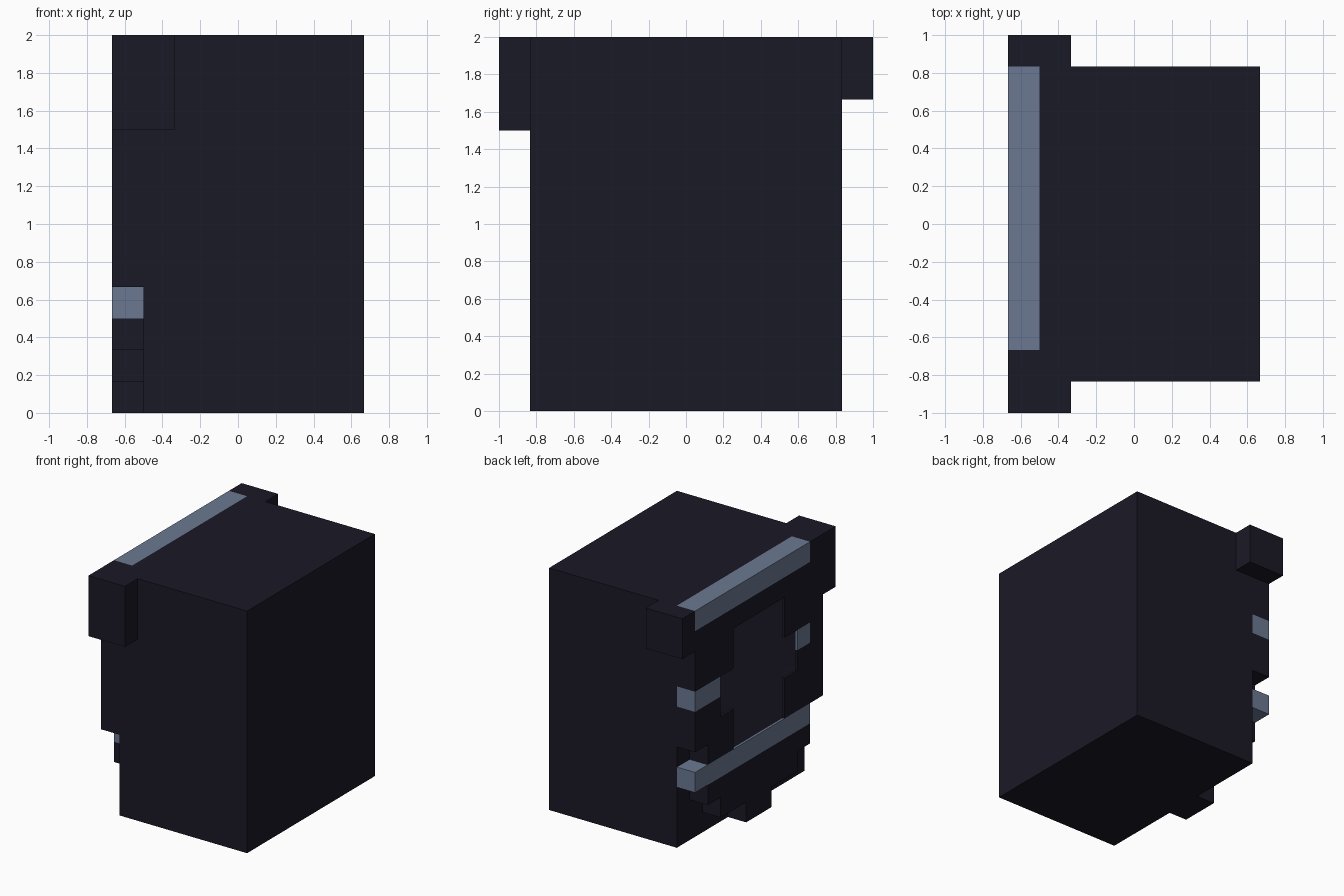
import bpy, bmesh
from mathutils import Vector

cube = bpy.data.objects.get("Cube")
if cube:
    bpy.data.objects.remove(cube, do_unlink=True)

U = 1 / 6     # one block
FACE = -4     # x index of the block layer that carries the face opening
# y range of that layer for each row, from the chin up; higher rows use the last one
ROWS = [(-1, 1), (-3, 3), (-4, 4), (-4, 5), (-5, 4), (-5, 5)]


def material(name, srgb):
    lin = []
    for c in srgb:
        c /= 255
        lin.append(c / 12.92 if c <= 0.04045 else ((c + 0.055) / 1.055) ** 2.4)
    m = bpy.data.materials.new(name)
    m.use_nodes = True
    m.diffuse_color = (*lin, 1)
    m.node_tree.nodes["Principled BSDF"].inputs["Base Color"].default_value = (*lin, 1)
    return m


dark = material("midnight", (26, 25, 38))
steel = material("steel blue", (107, 121, 146))


def filled(x, y, z):
    """Blocks of the closed outer form: main body plus the stepped face layer."""
    if not 0 <= z < 12:
        return False
    if x == FACE:
        low, high = ROWS[min(z, 5)]
        return low <= y < high
    return FACE < x < 4 and -5 <= y < 5


def opening(y, z):
    """Cross-shaped face opening."""
    return (-2 <= y < 2 and 4 <= z < 10) or (-3 <= y < 3 and 6 <= z < 8)


def band(x, y, z):
    """Pale bands: lower bar, two side pieces and the top bar."""
    return x == FACE and (z == 3 or (z == 7 and y in (-4, 3, 4)) or (z == 11 and y >= -4))


def add_object(name, bm, mats):
    me = bpy.data.meshes.new(name)
    bm.to_mesh(me)
    bm.free()
    for m in mats:
        me.materials.append(m)
    ob = bpy.data.objects.new(name, me)
    bpy.context.collection.objects.link(ob)
    return ob


# Hollow shell: outer faces of the block form, left open at the face
bm = bmesh.new()
for x in range(FACE, 4):
    for y in range(-5, 5):
        for z in range(12):
            if not filled(x, y, z):
                continue
            centre = Vector((x + 0.5, y + 0.5, z + 0.5))
            for axis in range(3):
                for sign in (-1, 1):
                    n = Vector((0, 0, 0))
                    n[axis] = sign
                    if filled(x + int(n.x), y + int(n.y), z + int(n.z)):
                        continue
                    if x == FACE and n.x < 0 and opening(y, z):
                        continue
                    a = Vector((n.y, n.z, n.x))
                    b = n.cross(a)
                    corners = [(-1, -1), (1, -1), (1, 1), (-1, 1)]
                    face = bm.faces.new([
                        bm.verts.new((centre + (n + s * a + t * b) / 2) * U)
                        for s, t in corners])
                    face.material_index = int(band(x, y, z))
bmesh.ops.remove_doubles(bm, verts=bm.verts, dist=0.001)
shell = add_object("shell", bm, [dark, steel])

# Thin walls, thickened inwards
wall = shell.modifiers.new("wall", 'SOLIDIFY')
wall.thickness = 0.13 * U
wall.offset = -1
wall.use_even_offset = True


def lug(name, y, z0):
    """Corner block beside the top edge, two blocks long in x."""
    bm = bmesh.new()
    bmesh.ops.create_cube(bm, size=1)
    size = Vector((2, 1, 12 - z0))
    bmesh.ops.scale(bm, vec=size * U, verts=bm.verts)
    bmesh.ops.translate(bm, vec=Vector((FACE + 1, y, (12 + z0) / 2)) * U, verts=bm.verts)
    add_object(name, bm, [dark])


lug("short_lug", 5.5, 10)
lug("long_lug", -5.5, 9)
